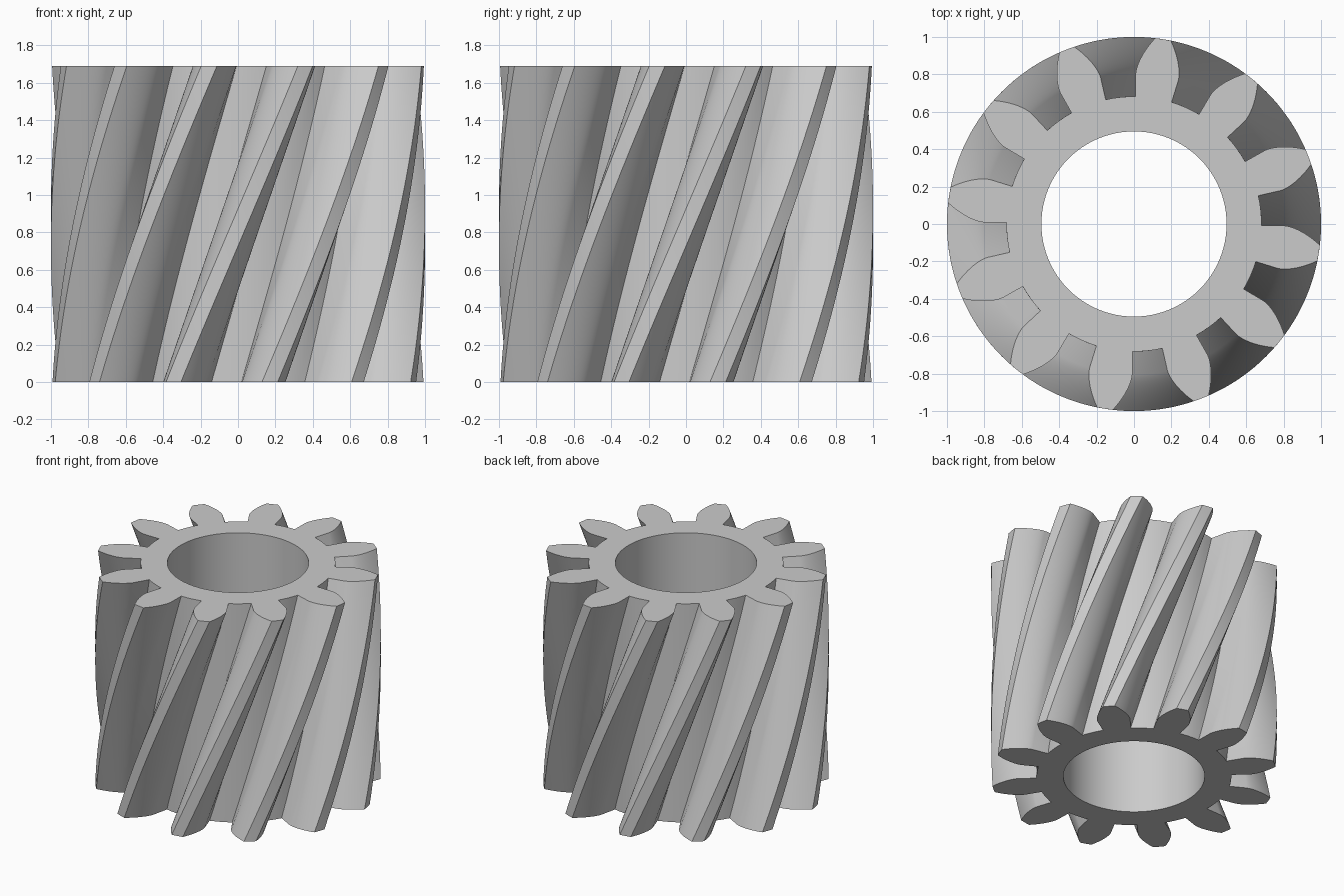
import bpy, bmesh
from math import acos, cos, sin, tan, radians, pi

cube = bpy.data.objects.get("Cube")
if cube:
    bpy.data.objects.remove(cube, do_unlink=True)

TEETH = 12
HEIGHT = 1.69
TIP, PITCH, ROOT, BORE = 1.0, 0.857, 0.682, 0.495
BASE = PITCH * cos(radians(20))
START = radians(-50.2)      # direction of one tooth on the bottom face
TWIST = radians(41.3)       # turn from the bottom face to the top face
HALF = radians(7.4)         # half tooth angle on the pitch circle
STEPS = 32


def involute(r):
    a = acos(min(1, BASE / r))
    return tan(a) - a


def half_angle(r):
    return HALF + involute(PITCH) - involute(max(r, BASE))


def gear_outline():
    """Points (radius, angle) counter-clockwise around all teeth."""
    radii = [ROOT] + [BASE + (TIP - BASE) * i / 10 for i in range(11)]
    flank = [(r, half_angle(r)) for r in radii]
    tooth = [(r, -a) for r, a in flank]
    tooth += [(TIP, 0)]
    tooth += [(r, a) for r, a in reversed(flank)]
    # valley floor follows the root circle
    edge = half_angle(ROOT)
    gap = 2 * pi / TEETH - 2 * edge
    tooth += [(ROOT, edge + gap * i / 4) for i in range(1, 4)]
    return [(r, START + a + 2 * pi * k / TEETH)
            for k in range(TEETH) for r, a in tooth]


def sweep(bm, outline, twist, steps):
    """Sweep an outline upward with a twist; return the two end edge loops."""
    rings = []
    for s in range(steps + 1):
        t = s / steps
        rings.append([bm.verts.new((r * cos(a + twist * t),
                                    r * sin(a + twist * t), HEIGHT * t))
                      for r, a in outline])
    n = len(outline)
    for low, high in zip(rings, rings[1:]):
        for i in range(n):
            j = (i + 1) % n
            bm.faces.new((low[i], low[j], high[j], high[i]))
    return [[bm.edges.get((ring[i], ring[(i + 1) % n])) for i in range(n)]
            for ring in (rings[0], rings[-1])]


# Helical teeth, bore and flat end faces
bm = bmesh.new()
teeth_ends = sweep(bm, gear_outline(), TWIST, STEPS)
circle = [(BORE, 2 * pi * i / 96) for i in range(96)]
bore_ends = sweep(bm, circle, 0, 1)
for outer, inner in zip(teeth_ends, bore_ends):
    bmesh.ops.triangle_fill(bm, edges=outer + inner, use_beauty=True)
bmesh.ops.recalc_face_normals(bm, faces=bm.faces)

mesh = bpy.data.meshes.new("helical_gear")
bm.to_mesh(mesh)
bm.free()
gear = bpy.data.objects.new("helical_gear", mesh)
bpy.context.collection.objects.link(gear)

# Plain grey metal
grey = bpy.data.materials.new("light_grey")
grey.use_nodes = True
colour = (0.6, 0.6, 0.6, 1)
grey.diffuse_color = colour
grey.node_tree.nodes["Principled BSDF"].inputs["Base Color"].default_value = colour
mesh.materials.append(grey)

bpy.ops.object.select_all(action="DESELECT")
gear.select_set(True)
bpy.context.view_layer.objects.active = gear
bpy.ops.object.shade_smooth_by_angle(angle=radians(30))
